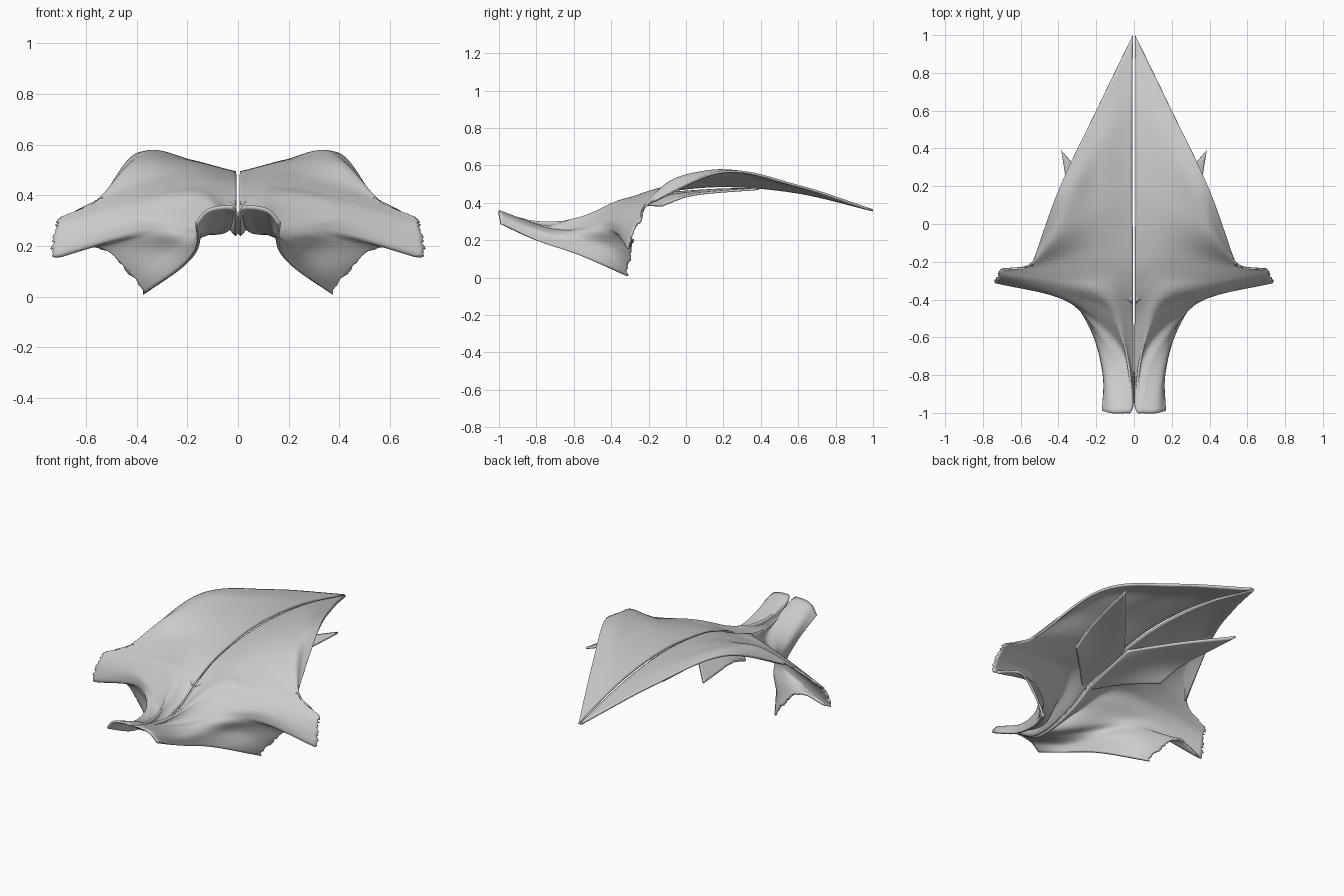
import bpy, bmesh, random
from mathutils import Vector

if "Cube" in bpy.data.objects:
    bpy.data.objects.remove(bpy.data.objects["Cube"])

random.seed(4)


def spline(pts, t):
    # Catmull-Rom through pts, t in 0..1
    p = [2 * pts[0] - pts[1]] + pts + [2 * pts[-1] - pts[-2]]
    s = t * (len(pts) - 1)
    i = min(int(s), len(pts) - 2)
    f = s - i
    a, b, c, d = p[i:i + 4]
    return 0.5 * (2 * b + (c - a) * f + (2 * a - 5 * b + 4 * c - d) * f * f
                  + (3 * b - a - 3 * c + d) * f ** 3)


def muscle_sheet(name, fibres, rows, cols, thickness, ragged):
    # Loft a surface across key fibres, give it thickness, mirror it
    fibres = [[Vector(p) for p in f] for f in fibres]
    bm = bmesh.new()
    grid = []
    for r in range(rows + 1):
        keys = [spline([f[k] for f in fibres], r / rows) for k in range(len(fibres[0]))]
        line = [spline(keys, c / cols) for c in range(cols + 1)]
        # frayed tendon end
        if 0 < r < rows * 0.65:
            line[-1] += (line[-1] - line[-2]).normalized() * random.uniform(-ragged, 0)
        grid.append([bm.verts.new(v) for v in line])
    for r in range(rows):
        for c in range(cols):
            bm.faces.new((grid[r][c], grid[r][c + 1], grid[r + 1][c + 1], grid[r + 1][c]))
    bmesh.ops.recalc_face_normals(bm, faces=bm.faces)
    mesh = bpy.data.meshes.new(name)
    bm.to_mesh(mesh)
    bm.free()
    for p in mesh.polygons:
        p.use_smooth = True
    ob = bpy.data.objects.new(name, mesh)
    bpy.context.collection.objects.link(ob)
    sol = ob.modifiers.new("thickness", 'SOLIDIFY')
    sol.thickness = thickness
    sol.offset = 0
    mir = ob.modifiers.new("mirror", 'MIRROR')
    mir.use_mirror_merge = False
    return ob


# Large back muscle: fibres from neck / midline out to collar and shoulder
muscle_sheet("back_muscle", [
    [(.165, -.99, .29), (.16, -.8, .20), (.22, -.57, .12), (.37, -.31, .01)],
    [(.12, -1, .34), (.155, -.75, .235), (.26, -.46, .18), (.45, -.295, .11)],
    [(.05, -1, .355), (.10, -.72, .255), (.31, -.43, .24), (.57, -.28, .20)],
    [(.01, -.98, .34), (.06, -.66, .26), (.34, -.41, .275), (.73, -.305, .155)],
    [(.006, -.8, .245), (.12, -.48, .34), (.41, -.37, .31), (.735, -.295, .21)],
    [(.006, -.55, .285), (.15, -.38, .40), (.42, -.32, .36), (.725, -.27, .27)],
    [(.006, -.35, .39), (.15, -.28, .43), (.40, -.27, .395), (.71, -.24, .305)],
    [(.006, -.15, .455), (.18, -.14, .475), (.40, -.18, .44), (.60, -.235, .355)],
    [(.01, .2, .49), (.20, .08, .53), (.40, -.06, .525), (.55, -.22, .38)],
    [(.01, .6, .455), (.18, .38, .53), (.37, .10, .565), (.54, -.22, .385)],
    [(.006, 1, .36), (.20, .6, .49), (.39, .2, .565), (.535, -.215, .385)],
], 90, 36, .012, .02)

# Deep muscle under it, ending in a point past the outer edge
muscle_sheet("deep_muscle", [
    [(.01, -.42, .365), (.15, -.28, .39), (.30, -.13, .385)],
    [(.01, -.25, .41), (.16, -.08, .44), (.33, .05, .445)],
    [(.01, -.07, .455), (.20, .17, .47), (.385, .39, .475)],
], 24, 20, .012, .008)
